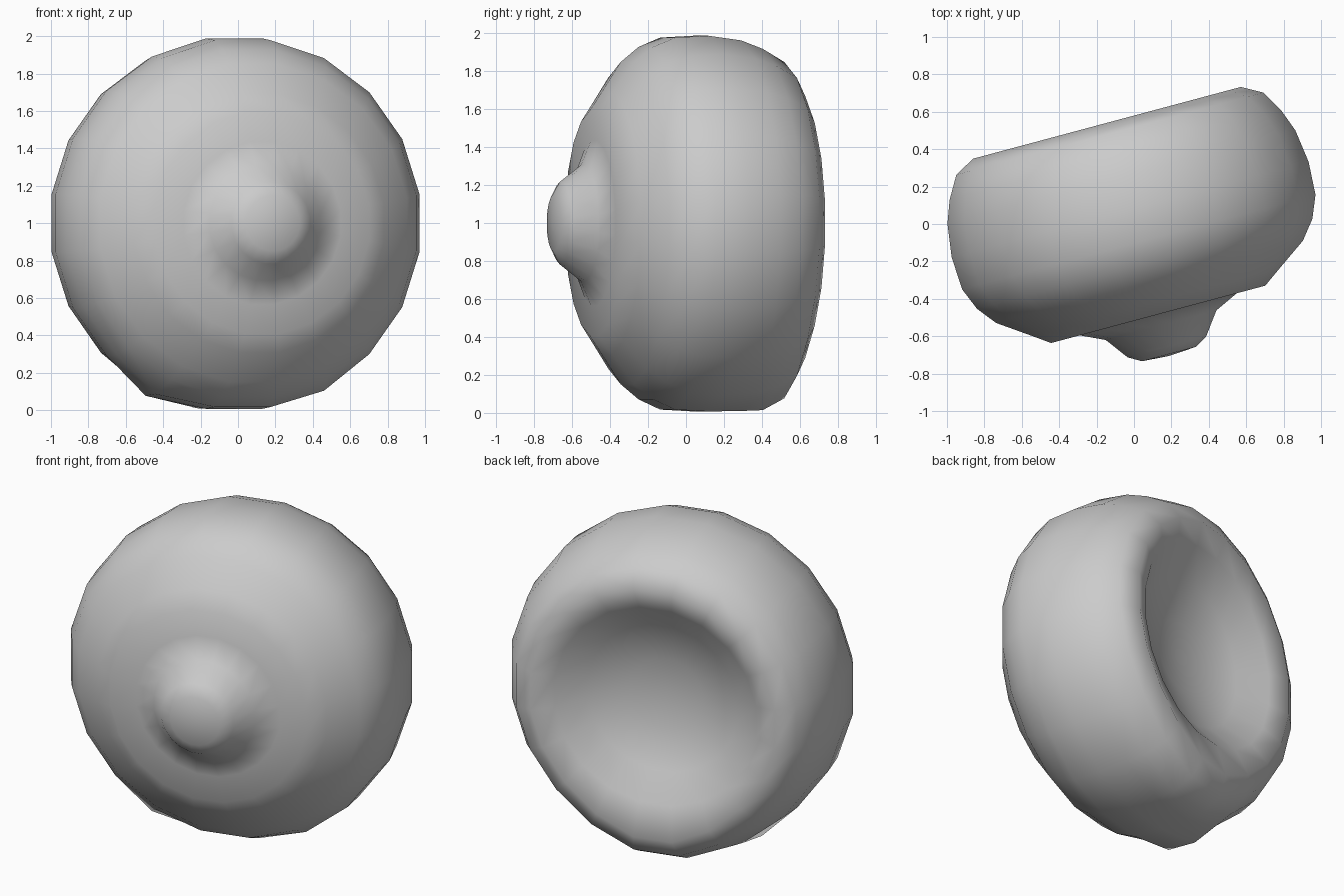
import bpy, bmesh, math

if "Cube" in bpy.data.objects:
    bpy.data.objects.remove(bpy.data.objects["Cube"])

SEGS = 20
TILT = math.radians(15)

# profile of the tilted wheel body: (radius, depth), front hub to back dish
PROFILE = [(0.15, -0.72), (0.22, -0.68), (0.31, -0.56), (0.44, -0.50),
           (0.60, -0.50), (0.70, -0.43), (0.86, -0.32), (0.94, -0.22),
           (0.99, -0.10), (1.0, 0.08), (0.975, 0.26), (0.93, 0.38),
           (0.86, 0.50), (0.75, 0.56), (0.62, 0.51), (0.46, 0.39), (0.22, 0.32)]


def place(r, y, a):
    # organic irregularities: flattened base and a low lip at the back
    x, z = r * math.cos(a), r * math.sin(a)
    down = max(0.0, -math.sin(a)) ** 6
    if r > 0.7 and y > 0.2:
        z -= 0.08 * down * min(1, (y - 0.2) / 0.2)
    if math.sin(a) < -0.85 and r > 0.95:
        z -= 0.03 * abs(math.cos(a))
    # small pinched corner at the lower left
    if r > 0.98 and abs(a - math.radians(243)) < 0.12:
        x, z = x * 1.08, z * 1.02
    c, s = math.cos(TILT), math.sin(TILT)
    return (x * c - y * s, x * s + y * c, max(0.0, z + 1.0))


# wheel body as one continuous skin
bm = bmesh.new()
rings = [[bm.verts.new(place(r, y, 2 * math.pi * (i + 0.5) / SEGS)) for i in range(SEGS)]
         for r, y in PROFILE]
for a, b in zip(rings, rings[1:]):
    for i in range(SEGS):
        j = (i + 1) % SEGS
        bm.faces.new((a[i], a[j], b[j], b[i]))

# close the hub tip and the dish floor
for ring, depth in ((rings[0], -0.73), (rings[-1], 0.30)):
    tip = bm.verts.new(place(0, depth, 0))
    for i in range(SEGS):
        bm.faces.new((ring[i], ring[(i + 1) % SEGS], tip))
bmesh.ops.recalc_face_normals(bm, faces=bm.faces)
mesh = bpy.data.meshes.new("wheel_body")
bm.to_mesh(mesh)
bm.free()
for p in mesh.polygons:
    p.use_smooth = True
body = bpy.data.objects.new("wheel_body", mesh)
bpy.context.collection.objects.link(body)
